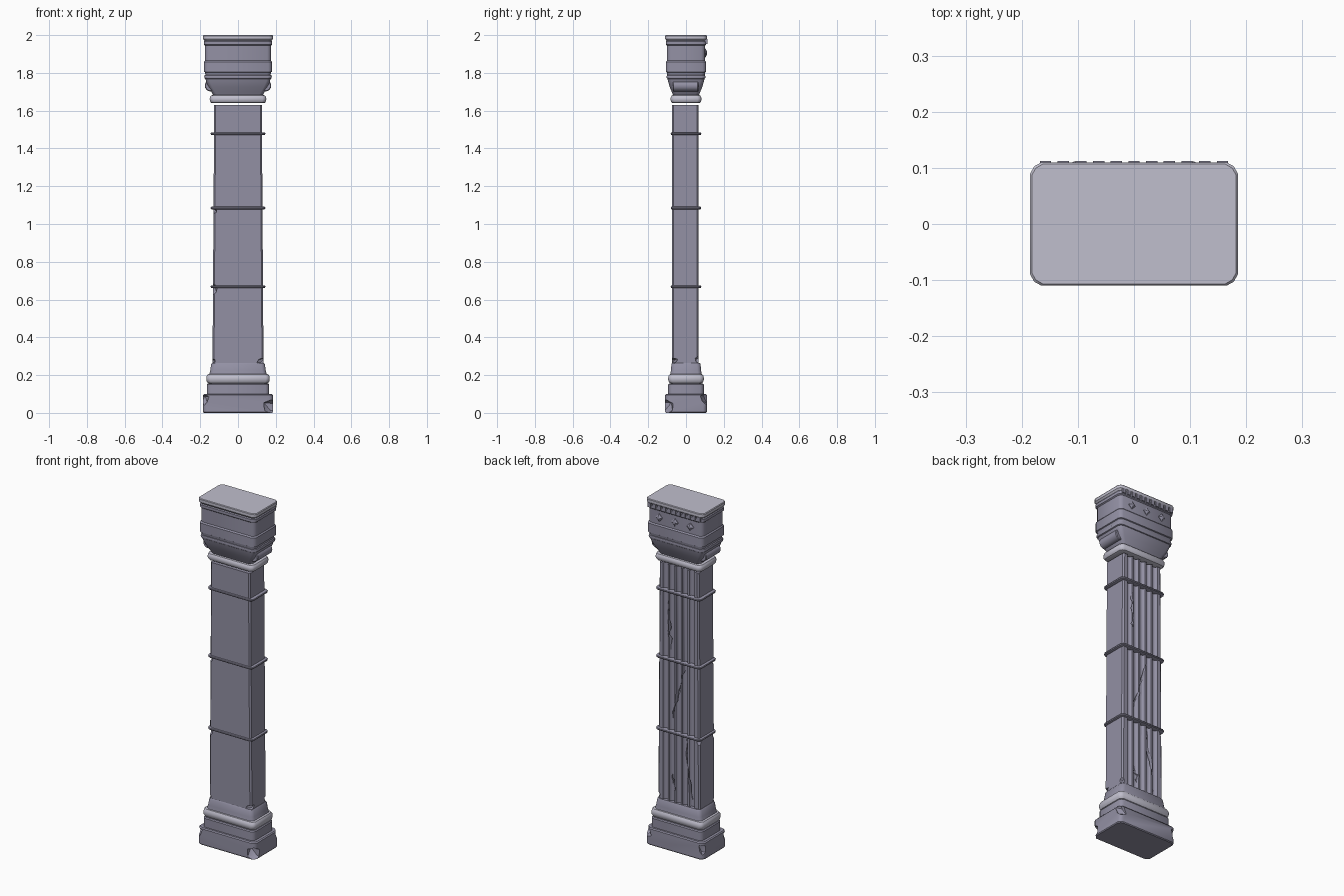
import bpy, bmesh, math, random
from mathutils import Vector, Matrix

if "Cube" in bpy.data.objects:
    bpy.data.objects.remove(bpy.data.objects["Cube"])

random.seed(4)


def stone(name, color):
    m = bpy.data.materials.new(name)
    m.diffuse_color = color
    m.use_nodes = True
    m.node_tree.nodes["Principled BSDF"].inputs["Base Color"].default_value = m.diffuse_color
    return m


DARK = stone("dark_stone", (0.29, 0.28, 0.37, 1))
LIGHT = stone("light_stone", (0.53, 0.52, 0.61, 1))


def make_object(name, bm, mat=DARK):
    bmesh.ops.recalc_face_normals(bm, faces=bm.faces)
    me = bpy.data.meshes.new(name)
    bm.to_mesh(me)
    bm.free()
    me.materials.append(mat)
    ob = bpy.data.objects.new(name, me)
    bpy.context.collection.objects.link(ob)
    return ob


def loft(bm, rings):
    """Skin a stack of closed rings and cap both ends."""
    vs = [[bm.verts.new(p) for p in r] for r in rings]
    n = len(vs[0])
    for a, b in zip(vs, vs[1:]):
        for i in range(n):
            bm.faces.new((a[i], a[(i + 1) % n], b[(i + 1) % n], b[i]))
    bm.faces.new(vs[0][::-1])
    bm.faces.new(vs[-1])


def cornered(hx, hy, z, c):
    """Rectangle with each corner cut by two facets."""
    pts = []
    for sx, sy, flip in ((1, -1, 0), (1, 1, 1), (-1, 1, 0), (-1, -1, 1)):
        q = [(sx * (hx - c), sy * hy, z), (sx * (hx - c * 0.36), sy * (hy - c * 0.36), z),
             (sx * hx, sy * (hy - c), z)]
        pts += q[::-1] if flip else q
    return pts


def moulding(name, profile, c=0.02, mat=DARK):
    """Rectangular stack from (half width, half depth, z)."""
    bm = bmesh.new()
    loft(bm, [cornered(hx, hy, z, c) for hx, hy, z in profile])
    return make_object(name, bm, mat)


def roll(hx, hy, z0, z1, bulge, n=6):
    """Rounded profile points for a torus moulding."""
    out = []
    for i in range(n + 1):
        t = math.pi * i / n
        d = bulge * (1 - math.sin(t))
        out.append((hx - d, hy - d, (z0 + z1) / 2 - (z1 - z0) / 2 * math.cos(t)))
    return out


def carve(ob, cutters):
    for c in cutters:
        c.hide_render = True
        m = ob.modifiers.new("carve", 'BOOLEAN')
        m.operation, m.solver, m.object = 'DIFFERENCE', 'EXACT', c
        bpy.context.view_layer.objects.active = ob
        bpy.ops.object.modifier_apply(modifier=m.name)
        bpy.data.objects.remove(c)


def chip(x, y, z, r, h):
    """Irregular rock-like cutter."""
    bm = bmesh.new()
    bmesh.ops.create_icosphere(bm, subdivisions=1, radius=1)
    for v in bm.verts:
        k = random.uniform(0.75, 1.15)
        v.co = Vector((x + v.co.x * r * k, y + v.co.y * r * k, z + v.co.z * h * k))
    return make_object("chip_cutter", bm)


def crack(x0, z0, x1, z1, w, n=8):
    """Tapered jagged wedge cut into the back face."""
    left, right = [], []
    for i in range(n + 1):
        t = i / n
        x = x0 + (x1 - x0) * t + random.uniform(-0.008, 0.008)
        z = z0 + (z1 - z0) * t
        s = w * (0.15 + math.sin(math.pi * t))
        left.append((x - s, z))
        right.append((x + s, z))
    outline = left + right[::-1]
    bm = bmesh.new()
    loft(bm, [[(x, y, z) for x, z in outline] for y in (0.041, 0.09)])
    return make_object("crack_cutter", bm)


# Base: plinth, block, roll and tapered neck
plinth = moulding("plinth", [(0.181, 0.106, 0), (0.185, 0.11, 0.005),
                             (0.185, 0.11, 0.094), (0.18, 0.105, 0.1)])
carve(plinth, [chip(0.185, -0.112, 0.03, 0.062, 0.05), chip(0.18, 0.108, 0.075, 0.036, 0.04),
               chip(-0.185, -0.11, 0.07, 0.036, 0.036), chip(-0.187, 0.11, 0.06, 0.03, 0.04)])
moulding("base_block", [(0.165, 0.094, 0.098), (0.165, 0.094, 0.15), (0.161, 0.09, 0.156)])
moulding("base_roll", roll(0.168, 0.095, 0.156, 0.206, 0.014), mat=LIGHT)
moulding("base_neck", [(0.152, 0.083, 0.204), (0.147, 0.08, 0.225),
                       (0.142, 0.077, 0.258), (0.137, 0.073, 0.265)])


# Shaft with five flutes on the back
def shaft_ring(hx, z):
    f, b, c, w, gap, depth = -0.073, 0.067, 0.008, 0.032, 0.010, 0.015
    pts = [(-hx + c, f), (hx - c, f), (hx, f + c), (hx, b - c), (hx - c, b)]
    for k in range(5):
        cx = (2 - k) * (w + gap)
        for i in range(7):
            t = math.pi * i / 6
            pts.append((cx + w / 2 * math.cos(t), b - depth * math.sin(t)))
    pts += [(-hx + c, b), (-hx, b - c), (-hx, f + c)]
    return [(x, y, z) for x, y in pts]


bm = bmesh.new()
loft(bm, [shaft_ring(0.135, 0.26), shaft_ring(0.126, 1.63)])
shaft = make_object("fluted_shaft", bm)
carve(shaft, [crack(0.07, 1.42, 0.055, 1.17, 0.005), crack(-0.03, 1.04, 0.05, 0.74, 0.005),
              crack(-0.035, 0.64, -0.075, 0.3, 0.005), crack(0.045, 0.42, 0.025, 0.31, 0.004),
              chip(0.128, -0.072, 0.275, 0.03, 0.02), chip(-0.134, -0.07, 0.275, 0.02, 0.016),
              chip(-0.13, -0.072, 0.655, 0.022, 0.032), chip(-0.13, -0.072, 1.072, 0.022, 0.022),
              chip(0.134, 0.064, 0.28, 0.018, 0.02), chip(-0.132, 0.066, 0.65, 0.018, 0.022)])

# Thin bands around the shaft
for i, z in enumerate((0.668, 1.085, 1.478)):
    moulding(f"shaft_band_{i + 1}", roll(0.145, 0.081, z - 0.007, z + 0.007, 0.005, 4), 0.018)

# Capital: collar, flared bell, stepped frieze and top slab
moulding("capital_collar", roll(0.15, 0.082, 1.64, 1.682, 0.012), mat=LIGHT)
moulding("capital_bell", [(0.13, 0.068, 1.68), (0.14, 0.075, 1.698), (0.156, 0.086, 1.725),
                          (0.169, 0.095, 1.755), (0.174, 0.099, 1.775)])
moulding("bell_band", roll(0.179, 0.103, 1.768, 1.79, 0.006, 4))
moulding("frieze_lower", [(0.172, 0.099, 1.785), (0.175, 0.102, 1.803), (0.18, 0.107, 1.806),
                          (0.18, 0.107, 1.858), (0.175, 0.101, 1.865)])
moulding("frieze_upper", [(0.175, 0.101, 1.86), (0.175, 0.101, 1.948)])
moulding("cornice", [(0.174, 0.1, 1.943), (0.181, 0.107, 1.949), (0.181, 0.107, 1.965),
                     (0.176, 0.102, 1.972)])
moulding("top_slab", [(0.177, 0.103, 1.97), (0.185, 0.11, 1.98),
                      (0.185, 0.11, 1.996), (0.182, 0.107, 2.0)], mat=LIGHT)

# Side scrolls
for side, s in (("left", -1), ("right", 1)):
    bm = bmesh.new()
    loft(bm, [[(s * 0.146 + r * math.cos(a * math.pi / 8), y, 1.732 + r * math.sin(a * math.pi / 8))
               for a in range(16)] for r, y in ((0.026, -0.07), (0.03, -0.066),
                                                (0.03, 0.062), (0.026, 0.066))])
    make_object(f"scroll_{side}", bm)

# Dentil row on the back
bm = bmesh.new()
for i in range(11):
    m = Matrix.Translation(((i - 5) * 0.0315, 0.1045, 1.966)) @ Matrix.Diagonal((0.02, 0.016, 0.026, 1))
    bmesh.ops.create_cube(bm, size=1, matrix=m)
make_object("dentils", bm)

# Diamond studs on the back
bm = bmesh.new()
for x in (-0.1, 0, 0.1):
    loft(bm, [[(x + r * math.cos(k * math.pi / 2), y, 1.905 + r * math.sin(k * math.pi / 2))
               for k in range(4)] for r, y in ((0.023, 0.097), (0.023, 0.104), (0.008, 0.111))])
make_object("diamond_studs", bm)

# Smooth the rounded parts, keeping hard edges
for ob in bpy.data.objects:
    ob.select_set(True)
bpy.context.view_layer.objects.active = shaft
bpy.ops.object.shade_smooth_by_angle(angle=math.radians(32))
